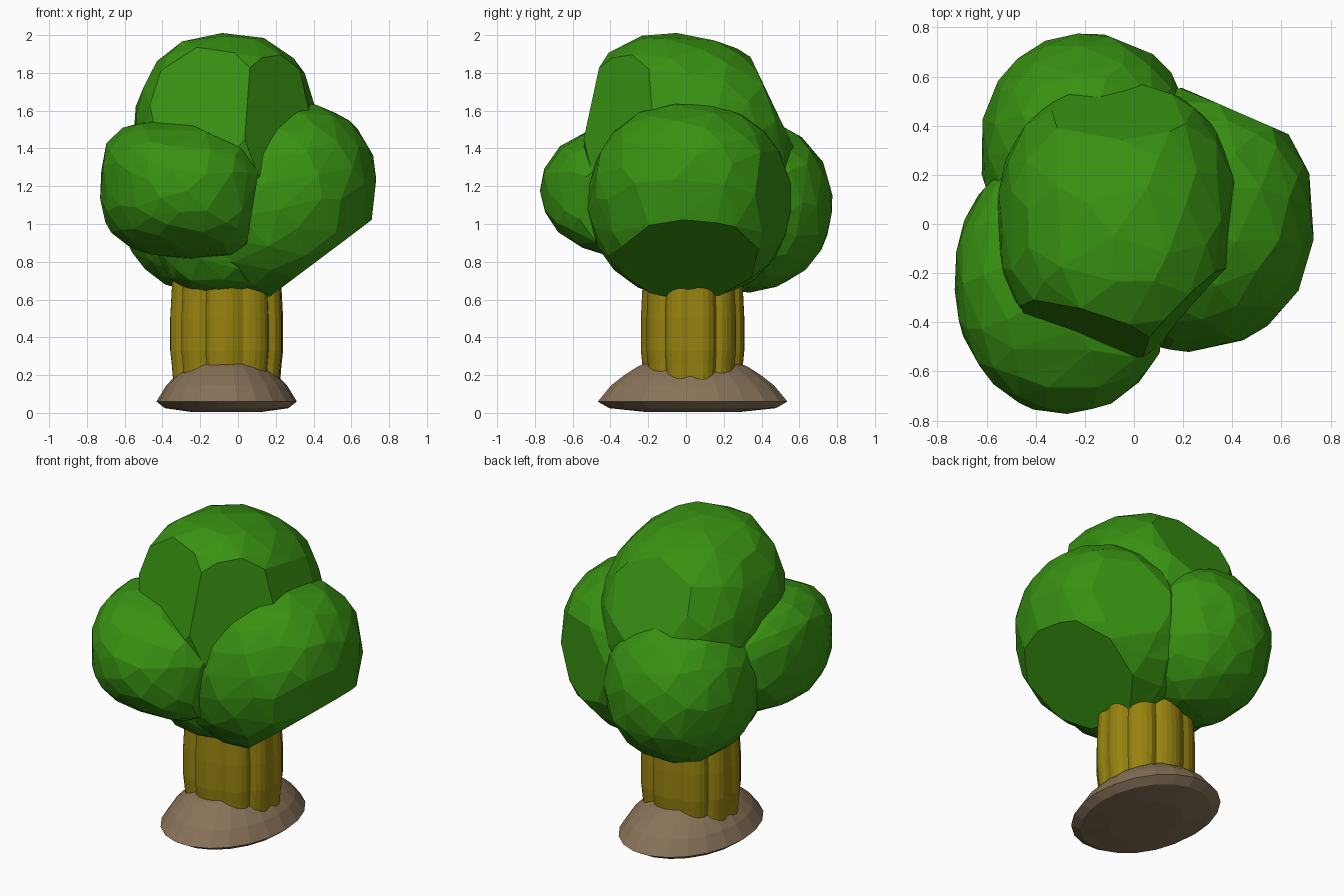
import bpy, bmesh, math, random
from mathutils import Vector

if "Cube" in bpy.data.objects:
    bpy.data.objects.remove(bpy.data.objects["Cube"])

random.seed(4)


def material(name, rgb):
    m = bpy.data.materials.new(name)
    m.diffuse_color = (*rgb, 1)
    m.use_nodes = True
    m.node_tree.nodes["Principled BSDF"].inputs["Base Color"].default_value = m.diffuse_color
    return m


GREEN = material("leaf green", (0.04, 0.285, 0.006))
OCHRE = material("ochre bark", (0.31, 0.225, 0.005))
BROWN = material("soil brown", (0.25, 0.17, 0.1))


def finish(bm, name, mat):
    bmesh.ops.recalc_face_normals(bm, faces=bm.faces[:])
    mesh = bpy.data.meshes.new(name)
    bm.to_mesh(mesh)
    bm.free()
    mesh.materials.append(mat)
    ob = bpy.data.objects.new(name, mesh)
    bpy.context.collection.objects.link(ob)
    return ob


def leaf_clump(name, centre, radii, power=2.1, square=None,
               shear_xz=0, shear_zy=0, shear_zx=0, cuts=()):
    """Rounded faceted clump, sheared, then trimmed by planes (point, normal).
    square is the boxiness of the xz outline."""
    a = square or power
    bm = bmesh.new()
    bmesh.ops.create_icosphere(bm, subdivisions=4, radius=1)
    for v in bm.verts:
        x, y, z = (abs(c) for c in v.co)
        k = ((x ** a + z ** a) ** (power / a) + y ** power) ** (-1 / power)
        k *= 1 + random.uniform(-0.005, 0.005)
        p = Vector([c * k * r for c, r in zip(v.co, radii)])
        p.x += shear_xz * p.z
        p.z += shear_zy * p.y + shear_zx * p.x
        v.co = p + Vector(centre)
    for point, normal in cuts:
        geom = bm.verts[:] + bm.edges[:] + bm.faces[:]
        cut = bmesh.ops.bisect_plane(bm, geom=geom, plane_co=point,
                                     plane_no=normal, clear_outer=True)
        edges = [e for e in cut["geom_cut"] if isinstance(e, bmesh.types.BMEdge)]
        if edges:
            bmesh.ops.holes_fill(bm, edges=edges)
    ob = finish(bm, name, GREEN)
    # irregular low-poly facets
    dec = ob.modifiers.new("facets", "DECIMATE")
    dec.ratio = 0.18
    return ob


def lofted(name, mat, rings, section, count):
    """Loft rings of (scale, z) of a closed section, capped at both ends."""
    bm = bmesh.new()
    loops = []
    for s, z in rings:
        loop = []
        for i in range(count):
            x, y = section(math.tau * i / count)
            loop.append(bm.verts.new((-0.06 + x * s, 0.035 + y * s, z)))
        loops.append(loop)
    for a, b in zip(loops, loops[1:]):
        for i in range(count):
            j = (i + 1) % count
            bm.faces.new((a[i], a[j], b[j], b[i]))
    bm.faces.new(loops[0])
    bm.faces.new(loops[-1])
    return finish(bm, name, mat)


# Soil mound: oval, with a thin undercut rim
lofted("soil_mound", BROWN,
       [(0.5, 0.005), (0.88, 0.025), (1.0, 0.06), (0.86, 0.145),
        (0.72, 0.2), (0.58, 0.245), (0.44, 0.275), (0.04, 0.29)],
       lambda t: (0.372 * math.cos(t), 0.507 * math.sin(t)), 22)


# Trunk: slightly bulging bundle of rounded stems
def stem_section(t):
    r = 0.89 + 0.12 * math.sqrt(abs(math.sin(5 * t + 0.3 + 0.3 * math.sin(2 * t))))
    return 0.302 * r * math.cos(t), 0.272 * r * math.sin(t)


lofted("trunk", OCHRE,
       [(0.93, 0.1), (0.97, 0.25), (1.0, 0.33), (1.0, 0.5), (0.96, 0.72), (0.9, 0.9)],
       stem_section, 60)

# Crown: four outer leaf clumps around an inner one
leaf_clump("inner_leaves", (-0.08, 0, 1.05), (0.36, 0.4, 0.43), 2.8)
leaf_clump("right_leaves", (0.22, 0.02, 1.125), (0.505, 0.535, 0.52), 2.15, shear_xz=0.13,
           cuts=[((0.4, 0, 0.79), (0.6, 0, -0.8)),
                 ((0.4, 0.465, 1.1), (0.4, 0.92, 0))])
leaf_clump("front_left_leaves", (-0.28, -0.23, 1.18), (0.45, 0.54, 0.365), 2.1, 2.8,
           shear_zx=-0.07,
           cuts=[((0.12, 0, 1.35), (1, 0, -0.16)),
                 ((-0.15, 0, 1.48), (0.42, 0, 0.9))])
leaf_clump("back_left_leaves", (-0.19, 0.3, 1.1), (0.435, 0.475, 0.46))
leaf_clump("top_leaves", (-0.06, 0.01, 1.445), (0.495, 0.56, 0.555), 2.3, shear_zy=-0.12,
           cuts=[((-0.1, -0.385, 1.92), (-0.3, -0.92, 0.22)),
                 ((0.2, -0.31, 1.92), (0.7, -0.7, 0.1)),
                 ((0.385, 0.2, 1.75), (0.95, -0.1, 0.2)),
                 ((0, 0.42, 1.72), (0, 0.9, 0.43))])
